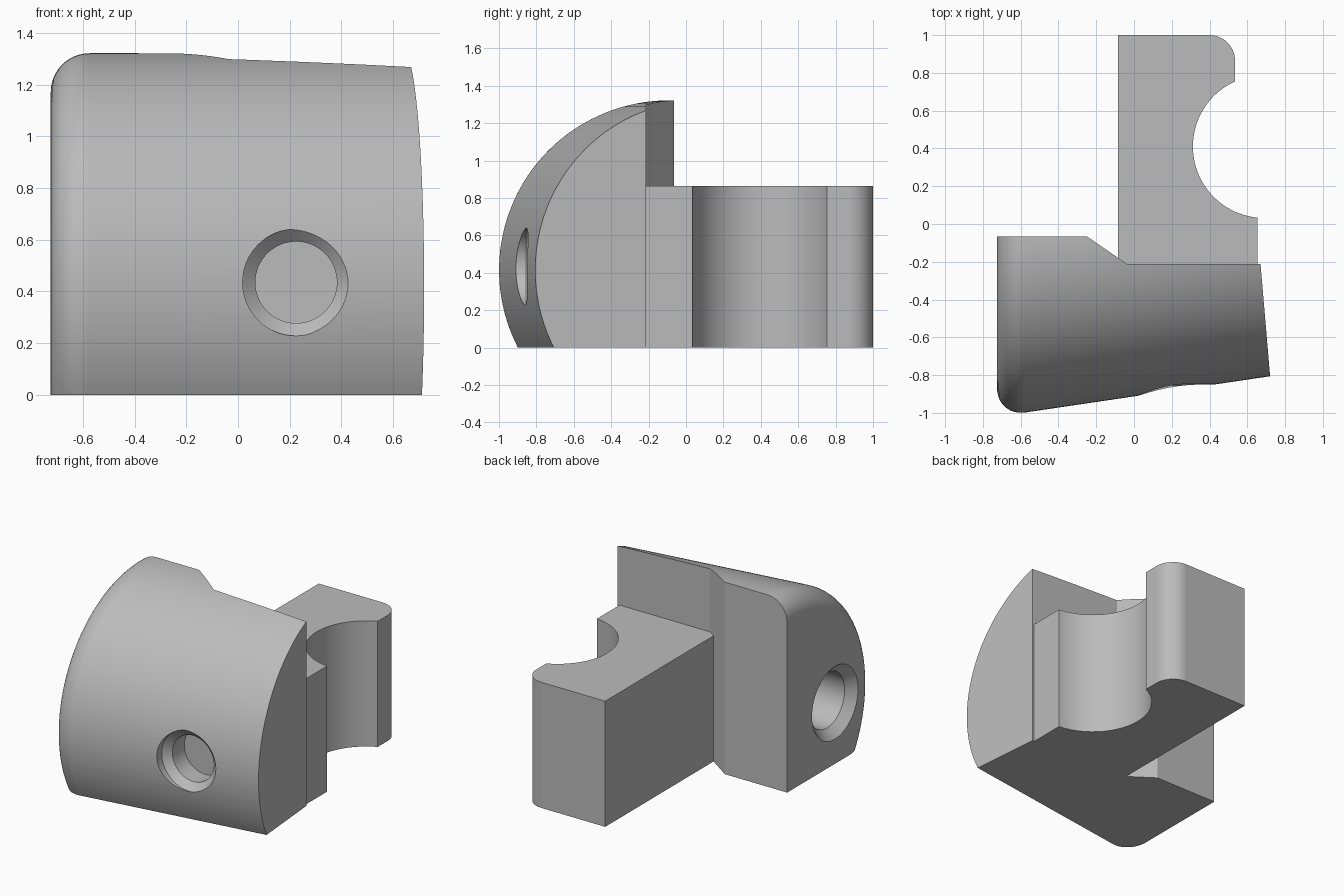
import bpy, bmesh, math

cube = bpy.data.objects.get("Cube")
if cube:
    bpy.data.objects.remove(cube)

grey = bpy.data.materials.new("plain_grey")
grey.use_nodes = True
grey.diffuse_color = (0.5, 0.5, 0.5, 1)
grey.node_tree.nodes["Principled BSDF"].inputs["Base Color"].default_value = (0.5, 0.5, 0.5, 1)


def finish(name, bm):
    bmesh.ops.recalc_face_normals(bm, faces=bm.faces)
    mesh = bpy.data.meshes.new(name)
    bm.to_mesh(mesh)
    bm.free()
    mesh.materials.append(grey)
    obj = bpy.data.objects.new(name, mesh)
    bpy.context.collection.objects.link(obj)
    return obj


def prism(name, outline, z0, z1):
    bm = bmesh.new()
    face = bm.faces.new([bm.verts.new((x, y, z0)) for x, y in outline])
    top = bmesh.ops.extrude_face_region(bm, geom=[face])["geom"]
    verts = [g for g in top if isinstance(g, bmesh.types.BMVert)]
    bmesh.ops.translate(bm, verts=verts, vec=(0, 0, z1 - z0))
    return finish(name, bm)


def loft(name, stations, place, sides):
    """Skin circles; each station is (distance, radius)."""
    bm = bmesh.new()
    rings = []
    for d, r in stations:
        ring = []
        for i in range(sides):
            a = 2 * math.pi * i / sides
            ring.append(bm.verts.new(place(d, r * math.cos(a), r * math.sin(a))))
        rings.append(ring)
    for lo, hi in zip(rings, rings[1:]):
        for i in range(sides):
            j = (i + 1) % sides
            bm.faces.new((lo[i], lo[j], hi[j], hi[i]))
    bm.faces.new(rings[0])
    bm.faces.new(rings[-1])
    return finish(name, bm)


def arc(cx, cy, r, start, end, steps):
    angles = [math.radians(start + (end - start) * i / steps) for i in range(steps + 1)]
    return [(cx + r * math.cos(a), cy + r * math.sin(a)) for a in angles]


def combine(obj, tool, operation):
    mod = obj.modifiers.new(operation.lower(), "BOOLEAN")
    mod.operation, mod.solver, mod.object = operation, "EXACT", tool
    bpy.context.view_layer.objects.active = obj
    bpy.ops.object.modifier_apply(modifier=mod.name)
    bpy.data.objects.remove(tool)


# Slanted round shell with one rounded end
fillet = 0.15
stations = [(-0.575 - fillet * math.cos(a), 0.757 + fillet * math.sin(a))
            for a in (math.pi / 2 * i / 12 for i in range(13))]
stations.append((1.0, 0.907))
body = loft("clamp_body", stations,
            lambda d, u, v: (d, -0.09 + 0.148 * (d + 0.57) + u, 0.415 + v), 160)

# Trim the shell to its plan outline and flat base
plan = prism("body_plan", [(-0.9, -0.065), (-0.25, -0.065), (-0.035, -0.213),
                           (0.67, -0.213), (0.737, -1.0), (0.745, -1.1), (-0.9, -1.1)], 0, 1.6)
combine(body, plan, "INTERSECT")

# Rear arm with round notch and rounded corner
arm_outline = [(-0.085, -0.3), (0.655, -0.3)]
arm_outline += arc(0.69, 0.41, 0.378, 264.7, 114.2, 40)
arm_outline += arc(0.4, 0.865, 0.135, 0, 90, 12)
arm_outline += [(-0.085, 1.0)]
arm = prism("rear_arm", arm_outline, 0, 0.865)
combine(body, arm, "UNION")

# Countersunk screw holes in the front and the rounded end
front_hole = loft("front_hole", [(-1.1, 0.207), (-0.855, 0.207), (-0.81, 0.158), (-0.68, 0.158)],
                  lambda d, u, v: (0.225 + u, d, 0.435 + v), 64)
combine(body, front_hole, "DIFFERENCE")
side_hole = loft("side_hole", [(-0.9, 0.25), (-0.725, 0.25), (-0.665, 0.19), (-0.25, 0.19)],
                 lambda d, u, v: (d, -0.585 + u, 0.42 + v), 64)
combine(body, side_hole, "DIFFERENCE")

# Smooth curved faces, keep edges crisp
bpy.ops.object.select_all(action="DESELECT")
body.select_set(True)
bpy.context.view_layer.objects.active = body
bpy.ops.object.shade_smooth_by_angle(angle=math.radians(20))
normals = body.modifiers.new("even_normals", "WEIGHTED_NORMAL")
normals.keep_sharp = True
